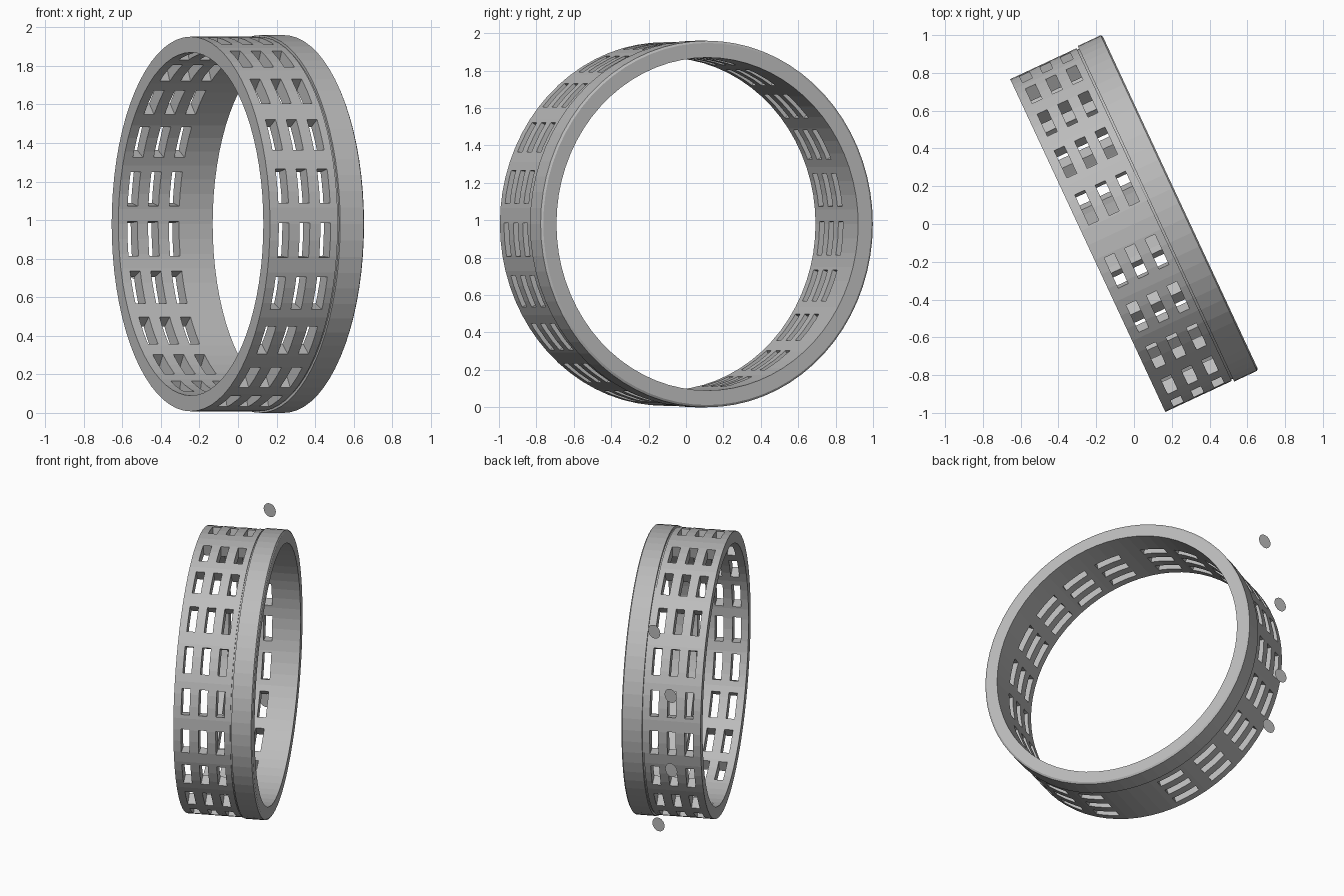
import bpy, bmesh, math
from mathutils import Matrix, Vector

if "Cube" in bpy.data.objects:
    bpy.data.objects.remove(bpy.data.objects["Cube"])

TURN = Matrix.Rotation(math.radians(25), 4, 'Z')
CENTRE = Matrix.Translation((0, 0, 0.98)) @ TURN   # ring axis is local x
SEGS = 72

grey = bpy.data.materials.new("mid_grey")
grey.diffuse_color = (0.5, 0.5, 0.5, 1)
grey.use_nodes = True
grey.node_tree.nodes["Principled BSDF"].inputs["Base Color"].default_value = grey.diffuse_color


def make_object(name, bm, matrix=None):
    bmesh.ops.recalc_face_normals(bm, faces=bm.faces[:])
    mesh = bpy.data.meshes.new(name)
    bm.to_mesh(mesh)
    bm.free()
    mesh.materials.append(grey)
    ob = bpy.data.objects.new(name, mesh)
    bpy.context.collection.objects.link(ob)
    if matrix is not None:
        ob.matrix_world = matrix
    return ob


# Band: closed (axial, radius) section with a raised, chamfered flange
section = [(-0.27, 0.89), (-0.27, 0.972), (0.118, 0.972), (0.118, 0.964),
           (0.128, 0.964), (0.128, 0.98), (0.262, 0.98), (0.27, 0.968),
           (0.27, 0.89)]
bm = bmesh.new()
rings = []
for i in range(SEGS):
    t = 2 * math.pi * i / SEGS
    rings.append([bm.verts.new((a, r * math.cos(t), r * math.sin(t)))
                  for a, r in section])
for i in range(SEGS):
    p, q = rings[i], rings[(i + 1) % SEGS]
    for j in range(len(section)):
        k = (j + 1) % len(section)
        bm.faces.new((p[j], p[k], q[k], q[j]))
band = make_object("slotted_band", bm, CENTRE)

# Slot cutters: ten rows on each side, three slots per row
bm = bmesh.new()
for side in (0, 1):
    for row in range(10):
        elev = math.radians(79 - 16.8 * row)
        angle = math.pi - elev if side else elev
        for axial in (-0.19, -0.071, 0.048):
            m = (Matrix.Rotation(angle, 4, 'X')
                 @ Matrix.Translation((axial, 0.93, 0))
                 @ Matrix.Diagonal((0.058, 0.2, 0.18, 1)))
            bmesh.ops.create_cube(bm, size=1, matrix=m)
cutter = make_object("slot_cutter", bm, CENTRE)
cutter.hide_render = True
cutter.hide_viewport = True
cut = band.modifiers.new("slots", 'BOOLEAN')
cut.operation = 'DIFFERENCE'
cut.solver = 'EXACT'
cut.object = cutter

# Small flat discs standing upright behind the band
for n, (x, z) in enumerate([(-0.38, 1.73), (-0.515, 1.29),
                            (-0.52, 0.74), (-0.415, 0.31)]):
    bm = bmesh.new()
    bmesh.ops.create_circle(bm, cap_ends=True, radius=0.05, segments=24)
    make_object(f"rear_disc_{n + 1}", bm,
                Matrix.Translation((x, 0.915, z))
                @ Matrix.Rotation(math.pi / 2, 4, 'X'))
